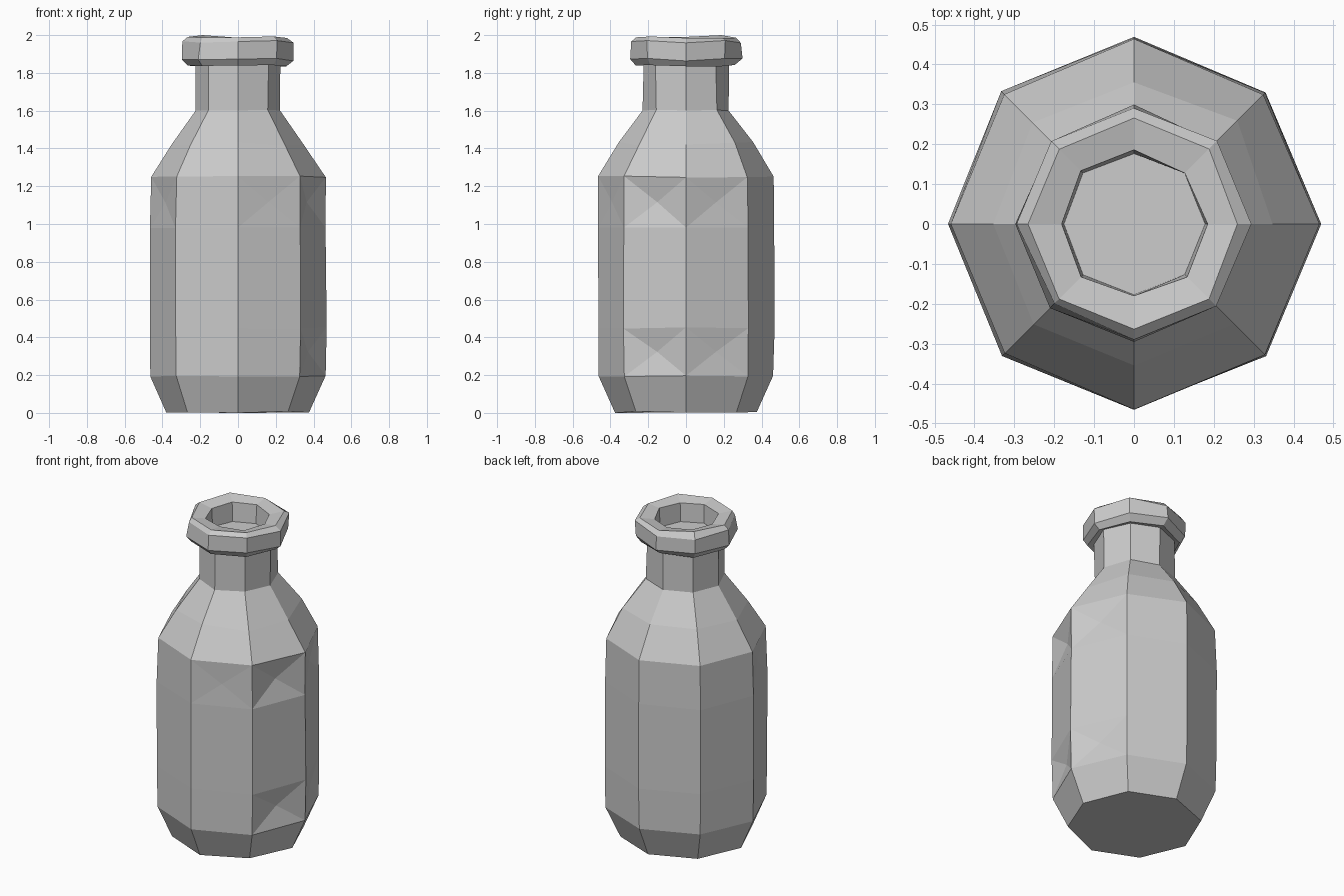
import bpy
import bmesh
import math
import random
from mathutils import Vector

random.seed(4)
SIDES = 8

cube = bpy.data.objects.get("Cube")
if cube:
    bpy.data.objects.remove(cube, do_unlink=True)

grey = bpy.data.materials.new("stone grey")
grey.use_nodes = True
colour = (0.6, 0.6, 0.6, 1)
grey.diffuse_color = colour
grey.node_tree.nodes["Principled BSDF"].inputs["Base Color"].default_value = colour

# Bottle profile from base to the inside of the mouth: radius, height, wobble
profile = [
    (0.378, 0.005, 0.004),   # base
    (0.462, 0.195, 0.003),   # lower bevel
    (0.466, 0.45, 0.004),    # body
    (0.467, 0.98, 0.004),
    (0.462, 1.25, 0.004),    # shoulder
    (0.357, 1.425, 0.010),
    (0.228, 1.605, 0.006),   # neck
    (0.226, 1.845, 0.004),
    (0.262, 1.838, 0.006),   # lip underside
    (0.293, 1.870, 0.008),
    (0.288, 1.965, 0.007),   # lip side
    (0.262, 1.990, 0.005),   # lip top
    (0.185, 1.975, 0.005),
    (0.178, 1.860, 0.003),   # mouth floor
]

bm = bmesh.new()
rings = []
for radius, height, wobble in profile:
    ring = []
    for i in range(SIDES):
        angle = math.tau * i / SIDES
        r = radius + random.uniform(-wobble, wobble)
        z = max(0, min(2, height + random.uniform(-wobble, wobble)))
        ring.append(bm.verts.new((r * math.cos(angle), r * math.sin(angle), z)))
    rings.append(ring)
rings[0][6].co.z = 0
rings[11][3].co.z = 2

# Walls, base and mouth floor
panels = {}
for level, (low, high) in enumerate(zip(rings, rings[1:])):
    for i in range(SIDES):
        j = (i + 1) % SIDES
        panels[level, i] = bm.faces.new((low[i], low[j], high[j], high[i]))
bm.faces.new(list(reversed(rings[0])))
bm.faces.new(rings[-1])

# Chipped dents: (profile level, side) and depth
dents = {(3, 7): 0.035, (1, 7): 0.03, (3, 0): 0.015, (1, 0): 0.015,
         (3, 4): 0.012, (3, 6): 0.006}
for key, depth in dents.items():
    face = panels[key]
    inward = -face.normal if face.normal.length else Vector()
    face.normal_update()
    inward = -face.normal
    poked = bmesh.ops.poke(bm, faces=[face])
    for vert in poked["verts"]:
        vert.co += inward * depth

bmesh.ops.recalc_face_normals(bm, faces=bm.faces)
mesh = bpy.data.meshes.new("bottle")
bm.to_mesh(mesh)
bm.free()
mesh.materials.append(grey)
bottle = bpy.data.objects.new("bottle", mesh)
bpy.context.collection.objects.link(bottle)
